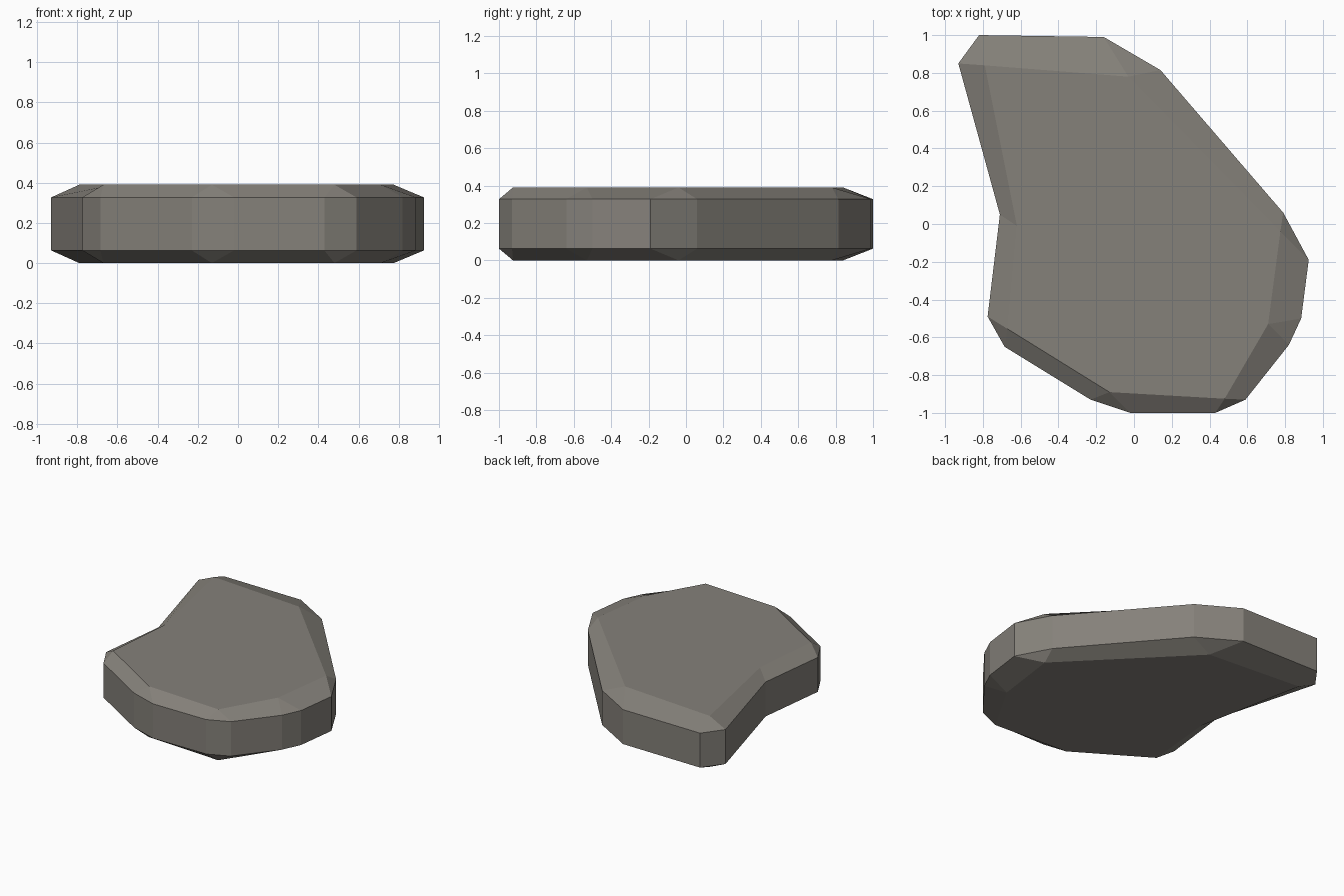
import bpy, bmesh

if "Cube" in bpy.data.objects:
    bpy.data.objects.remove(bpy.data.objects["Cube"])

# Each corner: inner point of the flat faces, then the rim points it bevels out to
CORNERS = [
    ((-0.13, -0.89), [(-0.23, -0.93), (-0.02, -1.0)]),
    ((0.48, -0.925), [(0.43, -1.0), (0.59, -0.93)]),
    ((0.71, -0.53), [(0.82, -0.64), (0.885, -0.50)]),
    ((0.775, -0.04), [(0.925, -0.19), (0.79, 0.06)]),
    ((-0.03, 0.78), [(0.14, 0.815), (-0.16, 0.99)]),
    ((-0.79, 0.84), [(-0.82, 1.0), (-0.93, 0.85)]),
    ((-0.62, -0.01), [(-0.71, 0.05)]),
    ((-0.67, -0.555), [(-0.775, -0.49), (-0.685, -0.65)]),
]
HEIGHT, BEVEL = 0.39, 0.063

bm = bmesh.new()


def cap(z_flat, z_rim, flip):
    """Flat face plus its bevel; returns the rim loop."""
    inner = [bm.verts.new((*p, z_flat)) for p, _ in CORNERS]
    outer = [[bm.verts.new((*q, z_rim)) for q in rim] for _, rim in CORNERS]

    def face(vs):
        bm.faces.new(vs[::-1] if flip else vs)

    face(inner)
    for i, rim in enumerate(outer):
        j = (i + 1) % len(inner)
        if len(rim) == 2:
            face([rim[0], rim[1], inner[i]])
        face([rim[-1], outer[j][0], inner[j], inner[i]])
    return [v for rim in outer for v in rim]


# Top and bottom caps, joined by the vertical side wall
top = cap(HEIGHT, HEIGHT - BEVEL, False)
bottom = cap(0.0, BEVEL, True)
for i in range(len(top)):
    j = (i + 1) % len(top)
    bm.faces.new([bottom[i], bottom[j], top[j], top[i]])
bmesh.ops.recalc_face_normals(bm, faces=bm.faces[:])

mesh = bpy.data.meshes.new("flat_stone")
bm.to_mesh(mesh)
bm.free()

# Warm grey stone
mat = bpy.data.materials.new("warm grey stone")
mat.diffuse_color = (0.235, 0.22, 0.195, 1.0)
mat.use_nodes = True
mat.node_tree.nodes["Principled BSDF"].inputs["Base Color"].default_value = mat.diffuse_color
mesh.materials.append(mat)
stone = bpy.data.objects.new("flat_stone", mesh)
bpy.context.collection.objects.link(stone)
